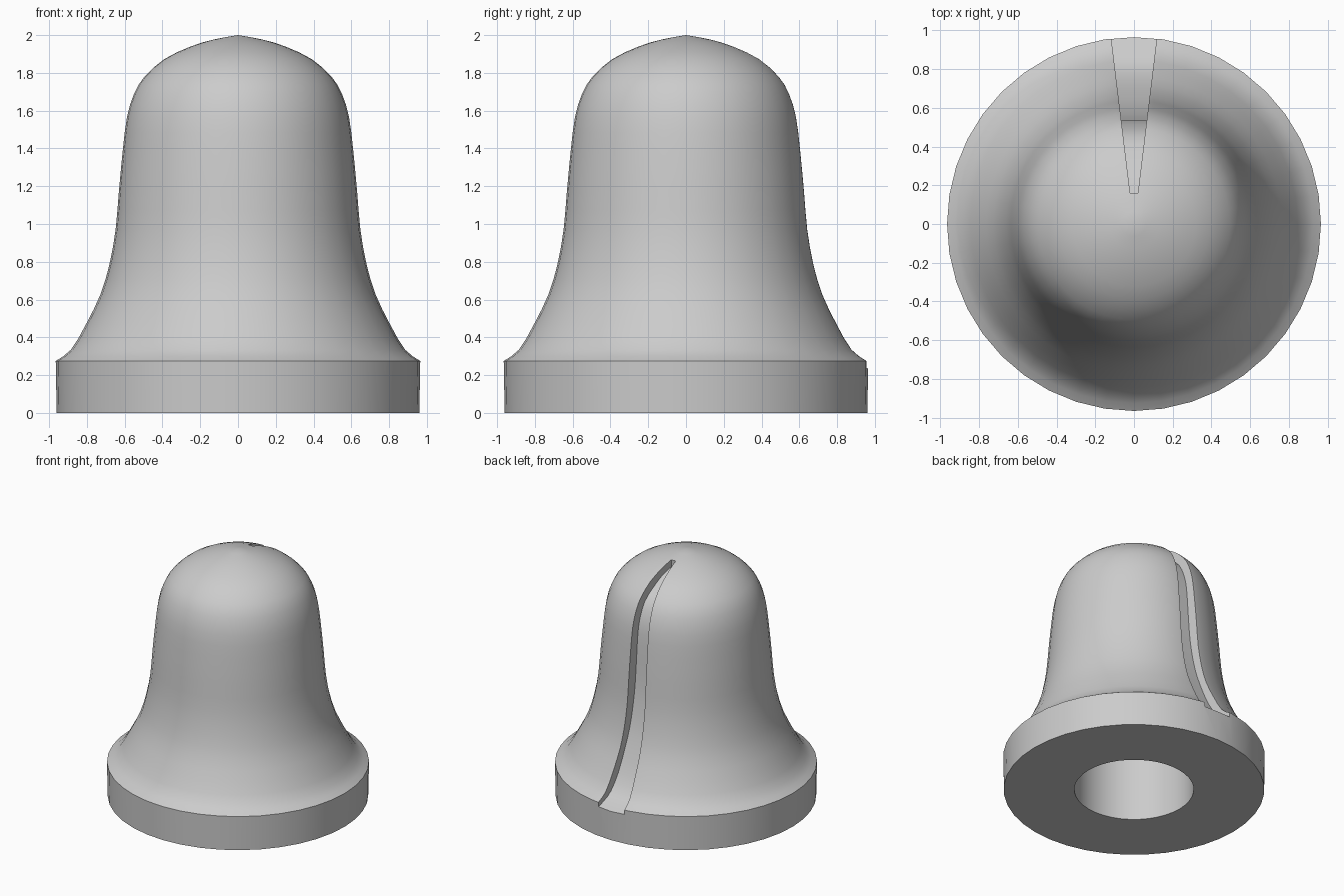
import bpy, bmesh, math
from mathutils import Vector

if "Cube" in bpy.data.objects:
    bpy.data.objects.remove(bpy.data.objects["Cube"])

SEGMENTS = 40
HOLE_RADIUS, HOLE_TOP = 0.44, 1.2


def smooth_path(points, steps=2):
    """Round off a profile with a Catmull-Rom curve through its points."""
    p = [Vector(q) for q in points]
    p = [2 * p[0] - p[1]] + p + [2 * p[-1] - p[-2]]
    path = []
    for a, b, c, d in zip(p, p[1:], p[2:], p[3:]):
        for i in range(steps):
            t = i / steps
            path.append(0.5 * (2 * b + (c - a) * t + (2 * a - 5 * b + 4 * c - d) * t**2
                               + (3 * b - a - 3 * c + d) * t**3))
    return path + [p[-2]]


def make_object(name, bm):
    bmesh.ops.recalc_face_normals(bm, faces=bm.faces)
    mesh = bpy.data.meshes.new(name)
    bm.to_mesh(mesh)
    bm.free()
    obj = bpy.data.objects.new(name, mesh)
    bpy.context.collection.objects.link(obj)
    return obj


# Material
grey = bpy.data.materials.new("light_grey")
grey.use_nodes = True
colour = (0.6, 0.6, 0.6, 1)
grey.diffuse_color = colour
grey.node_tree.nodes["Principled BSDF"].inputs["Base Color"].default_value = colour

# Bell body: blind bore, straight rim and flared dome, turned about z
dome = smooth_path([(0.965, 0.275), (0.885, 0.334), (0.806, 0.467), (0.727, 0.63),
                    (0.68, 0.79), (0.648, 0.97), (0.63, 1.18), (0.61, 1.39),
                    (0.588, 1.565), (0.55, 1.69), (0.495, 1.78), (0.39, 1.873),
                    (0.25, 1.94), (0.127, 1.977), (0, 2)])
profile = [(0, HOLE_TOP), (HOLE_RADIUS, HOLE_TOP), (HOLE_RADIUS, 0), (0.96, 0)]
profile += [tuple(p) for p in dome]
bm = bmesh.new()
verts = [bm.verts.new((r, 0, z)) for r, z in profile]
edges = [bm.edges.new(pair) for pair in zip(verts, verts[1:])]
bmesh.ops.spin(bm, geom=verts + edges, cent=(0, 0, 0), axis=(0, 0, 1),
               angle=math.tau, steps=SEGMENTS)
bmesh.ops.remove_doubles(bm, verts=bm.verts, dist=0.0005)
bell = make_object("bell_body", bm)
bell.data.materials.append(grey)

# Tapered groove down the back: a wedge whose inner edge follows the dome
floor = smooth_path([(0.16, 1.91), (0.25, 1.88), (0.36, 1.81), (0.45, 1.73),
                     (0.5, 1.62), (0.525, 1.5), (0.54, 1.3), (0.555, 1.1),
                     (0.575, 0.95), (0.61, 0.78), (0.66, 0.63), (0.74, 0.44),
                     (0.82, 0.32), (0.89, 0.27), (0.965, 0.235)])
outline = [tuple(p) for p in floor] + [(1.1, 0.235), (1.1, 2.1), (0.16, 2.1)]
bm = bmesh.new()
sides = [[bm.verts.new((s * (0.02 + (y - 0.16) * 0.122), y, z)) for y, z in outline]
         for s in (-1, 1)]
for side in sides:
    bm.faces.new(side)
for i in range(len(outline)):
    bm.faces.new((sides[0][i - 1], sides[0][i], sides[1][i], sides[1][i - 1]))
cutter = make_object("groove_cutter", bm)
cutter.data.materials.append(grey)
cutter.hide_render = True

# Cut the groove, then drop the cutter
cut = bell.modifiers.new("groove", "BOOLEAN")
cut.operation = "DIFFERENCE"
cut.solver = "EXACT"
cut.object = cutter
bpy.ops.object.select_all(action="DESELECT")
bell.select_set(True)
bpy.context.view_layer.objects.active = bell
bpy.ops.object.modifier_apply(modifier=cut.name)
bpy.data.objects.remove(cutter)
bpy.ops.object.shade_smooth_by_angle(angle=math.radians(30))
